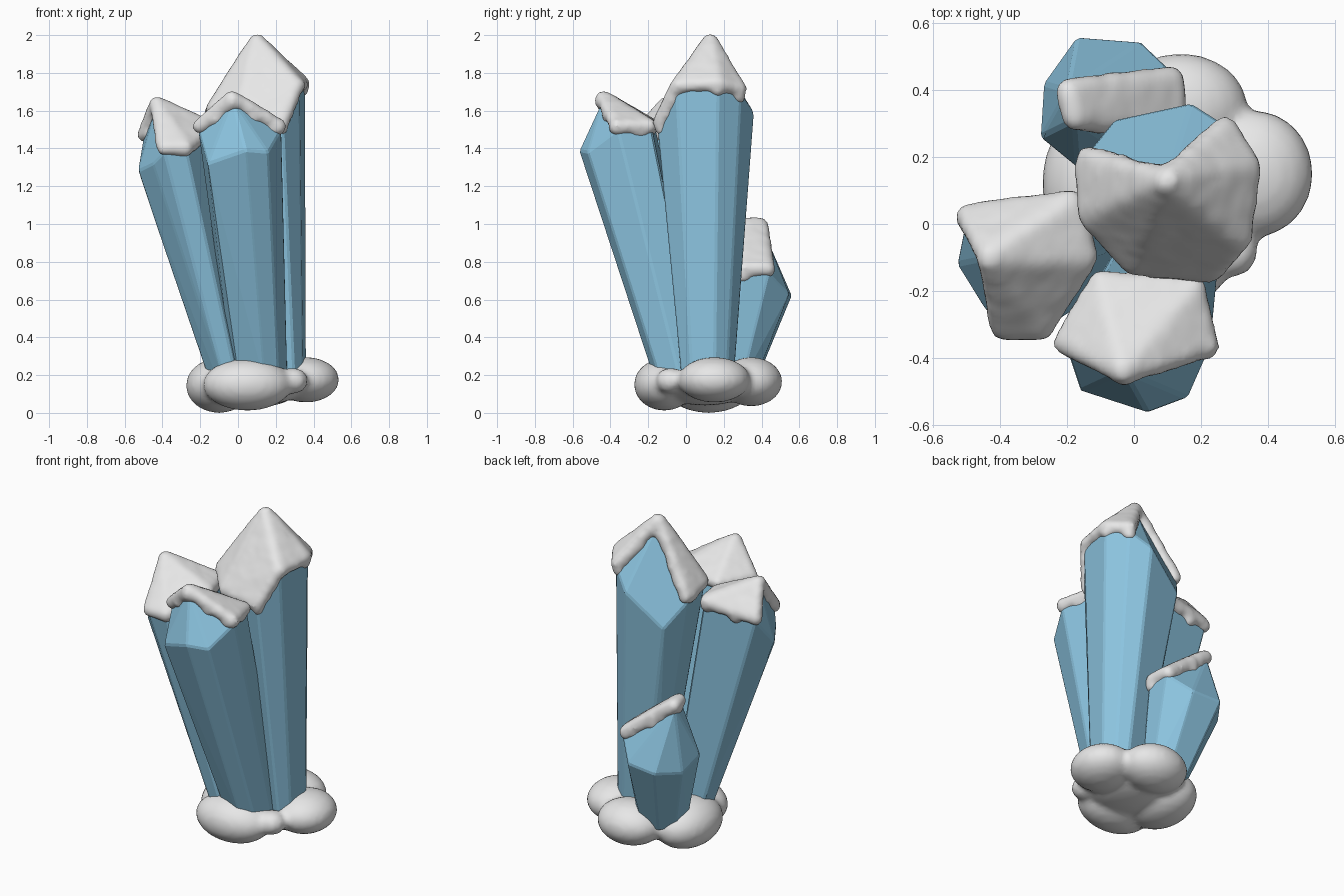
import bpy, bmesh, random
from math import radians
from mathutils import Matrix, Vector

random.seed(4)
cube = bpy.data.objects.get("Cube")
if cube:
    bpy.data.objects.remove(cube, do_unlink=True)


def material(name, rgb):
    mat = bpy.data.materials.new(name)
    mat.use_nodes = True
    mat.diffuse_color = (*rgb, 1)
    shader = next(n for n in mat.node_tree.nodes if n.type == 'BSDF_PRINCIPLED')
    shader.inputs["Base Color"].default_value = (*rgb, 1)
    shader.inputs["Roughness"].default_value = 0.6
    return mat


ice = material("ice blue", (0.26, 0.55, 0.74))
snow = material("snow white", (0.8, 0.8, 0.8))


def to_object(name, bm, mat):
    mesh = bpy.data.meshes.new(name)
    bm.to_mesh(mesh)
    bm.free()
    mesh.materials.append(mat)
    obj = bpy.data.objects.new(name, mesh)
    bpy.context.collection.objects.link(obj)
    return obj


def melt(obj, voxel, passes):
    """Fuse overlapping balls into one soft skin."""
    remesh = obj.modifiers.new("fuse", 'REMESH')
    remesh.mode = 'VOXEL'
    remesh.voxel_size = voxel
    remesh.use_smooth_shade = True
    smooth = obj.modifiers.new("soften", 'SMOOTH')
    smooth.factor = 0.5
    smooth.iterations = passes


def ball(bm, center, radii, detail=2):
    mat = Matrix.Translation(center) @ Matrix.Diagonal((*radii, 1))
    bmesh.ops.create_icosphere(bm, subdivisions=detail, radius=1, matrix=mat)


def snow_cap(name, triangles, rims, peak):
    """Cover the given facets with packed balls, uneven and dripping at rims."""
    bm = bmesh.new()
    step = 0.032

    def inset(p):
        return peak.lerp(p, 0.93)

    for a, b, c, normal in triangles:
        n = max(1, int(max((a - b).length, (b - c).length, (c - a).length) / step))
        for i in range(n + 1):
            for j in range(n + 1 - i):
                p = a + (b - a) * (i / n) + (c - a) * (j / n)
                r = random.uniform(0.038, 0.044)
                ball(bm, inset(p) + normal * 0.008, (r, r, r))
    for a, b in rims:
        n = max(1, int((a - b).length / step))
        for i in range(n + 1):
            p = inset(a.lerp(b, i / n))
            r = random.uniform(0.03, 0.047)
            ball(bm, p, (r, r, r))
            if random.random() < 0.3:
                ball(bm, p - Vector((0, 0, random.uniform(0.015, 0.035))), (r, r, r))
    melt(to_object(name, bm, snow), 0.016, 7)


def crystal(name, ring, tips, foot, shrink, bare, spread):
    """Faceted shard widening from its foot to a ring of corners, with a snowy tip."""
    ring = [Vector(p) for p in ring]
    tips = [Vector(p) for p in tips]
    middle = sum(ring, Vector()) / len(ring)
    base = [Vector((foot[0] + (p.x - middle.x) * shrink,
                    foot[1] + (p.y - middle.y) * shrink, 0.17)) for p in ring]
    bm = bmesh.new()
    for p in ring + tips + base:
        bm.verts.new(p)
    bmesh.ops.convex_hull(bm, input=bm.verts[:])
    loose = [v for v in bm.verts if not v.link_faces]
    bmesh.ops.delete(bm, geom=loose, context='VERTS')
    bmesh.ops.dissolve_limit(bm, angle_limit=radians(5), verts=bm.verts[:], edges=bm.edges[:])
    bmesh.ops.recalc_face_normals(bm, faces=bm.faces[:])

    # Snow settles on tip facets that do not face the bare direction
    away = Vector(bare).normalized()
    covered = set()
    for f in bm.faces:
        flat = f.normal.xy
        facing = flat.normalized().dot(away) if flat.length > 0.01 else 0
        if min(v.co.z for v in f.verts) > 0.4 and f.normal.z > 0.1 and facing < spread:
            covered.add(f)
    triangles = []
    for f in covered:
        pts = [v.co.copy() for v in f.verts]
        for k in range(1, len(pts) - 1):
            triangles.append((pts[0], pts[k], pts[k + 1], f.normal.copy()))
    rims = [(e.verts[0].co.copy(), e.verts[1].co.copy()) for e in bm.edges
            if sum(f in covered for f in e.link_faces) == 1]

    obj = to_object(name, bm, ice)
    bevel = obj.modifiers.new("worn edges", 'BEVEL')
    bevel.width = 0.009
    bevel.segments = 1
    bevel.limit_method = 'ANGLE'
    bevel.angle_limit = radians(12)
    snow_cap(name + "_snow", triangles, rims, sum(tips, Vector()) / len(tips))


# Tall central shard
crystal("tall_crystal",
        [(.17, .36, 1.59), (.28, .29, 1.69), (.355, .17, 1.72), (.325, -.05, 1.71),
         (.24, -.15, 1.5), (0, -.13, 1.52), (-.14, .02, 1.58), (-.15, .2, 1.55),
         (-.06, .31, 1.4)],
        [(.1, .13, 1.96)], (.23, .12), .54, (-.6, .8), .75)

# Shard leaning forward
crystal("front_crystal",
        [(-.16, -.5, 1.32), (.04, -.565, 1.39), (.16, -.52, 1.38), (.23, -.36, 1.5),
         (.19, -.18, 1.5), (-.1, -.16, 1.5), (-.21, -.35, 1.5)],
        [(-.03, -.44, 1.66)], (.125, -.04), .66, (0, -1), .55)

# Shard leaning to the side
crystal("side_crystal",
        [(-.53, -.12, 1.28), (-.45, -.25, 1.32), (-.39, -.32, 1.38), (-.27, -.32, 1.38),
         (-.13, -.1, 1.49), (-.17, .07, 1.5), (-.5, .03, 1.46)],
        [(-.43, -.1, 1.63)], (-.05, -.04), .56, (-.85, -.5), .55)

# Short shard at the back, with one slanted snowy facet
crystal("back_crystal",
        [(-.17, .56, .62), (.02, .545, .63), (.13, .44, .74), (.14, .3, .74),
         (0, .19, .66), (-.17, .17, .66), (-.28, .26, .66), (-.27, .42, .6)],
        [(-.2, .4, .99), (-.18, .31, .99)], (-.01, .25), .62, (-1, 0), -.8)

# Snow mound around the foot
mound = bmesh.new()
for x, y, z, rx, ry, rz in [
        (-.1, .12, .145, .175, .235, .145), (.05, -.115, .15, .235, .16, .138),
        (.36, .15, .175, .175, .19, .12), (.14, .345, .165, .2, .165, .13),
        (.29, -.08, .17, .08, .08, .07), (.1, .1, .14, .25, .25, .1)]:
    ball(mound, (x, y, z), (rx, ry, rz), 4)
melt(to_object("snow_mound", mound, snow), 0.02, 4)
